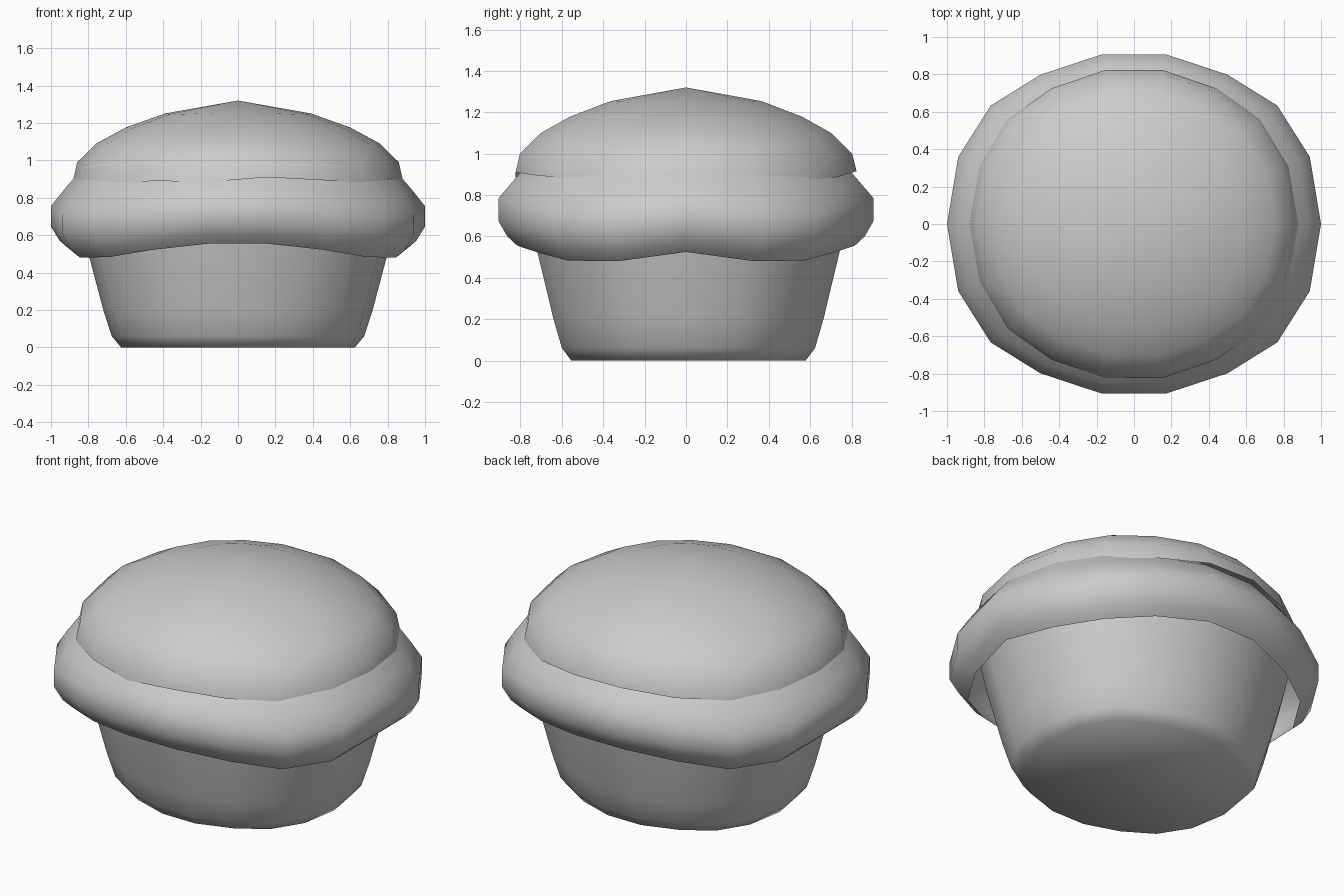
import bpy, bmesh
from math import sin, cos, radians

if "Cube" in bpy.data.objects:
    bpy.data.objects.remove(bpy.data.objects["Cube"])

N = 18
# depth ratio of the rounded-square plan and hem wave, by angle 0,20,..,80 in one quadrant
DEPTH = [1.0, 1.05, 0.985, 0.922, 0.92]
WAVE = [0.01, -0.034, -0.032, 0.008, 0.04]


def quadrant(i):
    a = (i * 20) % 180
    return (a if a <= 90 else 180 - a) // 20


def lathe(name, profile, depth=1.0, close_bottom=False, tip=None, rim=None, dy=0):
    """Revolve (radius, z, wave weight) rows over the squarish plan."""
    bm = bmesh.new()
    rows = []
    for k, (r, z, w) in enumerate(profile):
        row = []
        for i in range(N):
            q = quadrant(i)
            a = radians(i * 20)
            d = 1 + (DEPTH[q] - 1) * depth
            zz = z + w * WAVE[q]
            if rim and k == 0:
                zz = rim[i]
            row.append(bm.verts.new((r * cos(a), r * sin(a) * d + dy, zz)))
        rows.append(row)
    for lo, hi in zip(rows, rows[1:]):
        for i in range(N):
            j = (i + 1) % N
            bm.faces.new((lo[i], lo[j], hi[j], hi[i]))
    if close_bottom:
        bm.faces.new(rows[0][::-1])
    if tip is not None:
        t = bm.verts.new((0, 0, tip))
        for i in range(N):
            bm.faces.new((rows[-1][i], rows[-1][(i + 1) % N], t))
    me = bpy.data.meshes.new(name)
    bm.to_mesh(me)
    bm.free()
    ob = bpy.data.objects.new(name, me)
    bpy.context.collection.objects.link(ob)
    bpy.ops.object.select_all(action='DESELECT')
    ob.select_set(True)
    bpy.context.view_layer.objects.active = ob
    bpy.ops.object.shade_smooth_by_angle(angle=radians(75))
    return ob


# tapered baking cup
lathe("baking_cup", [(0.625, 0, 0), (0.675, 0.06, 0), (0.72, 0.2, 0), (0.765, 0.37, 0),
                     (0.805, 0.52, 0), (0.84, 0.68, 0)], close_bottom=True, tip=0.7, dy=0.012)

# overhanging dough collar with a wavy open hem
lathe("dough_collar", [(0.90, 0.515, 1), (0.953, 0.56, 1), (1.0, 0.637, 0.9), (1.0, 0.745, 1),
                       (0.94, 0.825, 0.6), (0.875, 0.905, 0.3), (0.78, 0.98, 0)])

# domed topping with a slightly uneven rim
rim = [0.89, 0.875, 0.87, 0.885, 0.915, 0.92, 0.9, 0.885, 0.875,
       0.89, 0.87, 0.88, 0.89, 0.885, 0.91, 0.895, 0.88, 0.87]
lathe("topping_dome", [(0.882, 0.89, 0), (0.86, 0.987, 0.3), (0.755, 1.09, 0.2), (0.6, 1.175, 0.1),
                       (0.39, 1.25, 0.1)], depth=0.65, tip=1.32, rim=rim)
